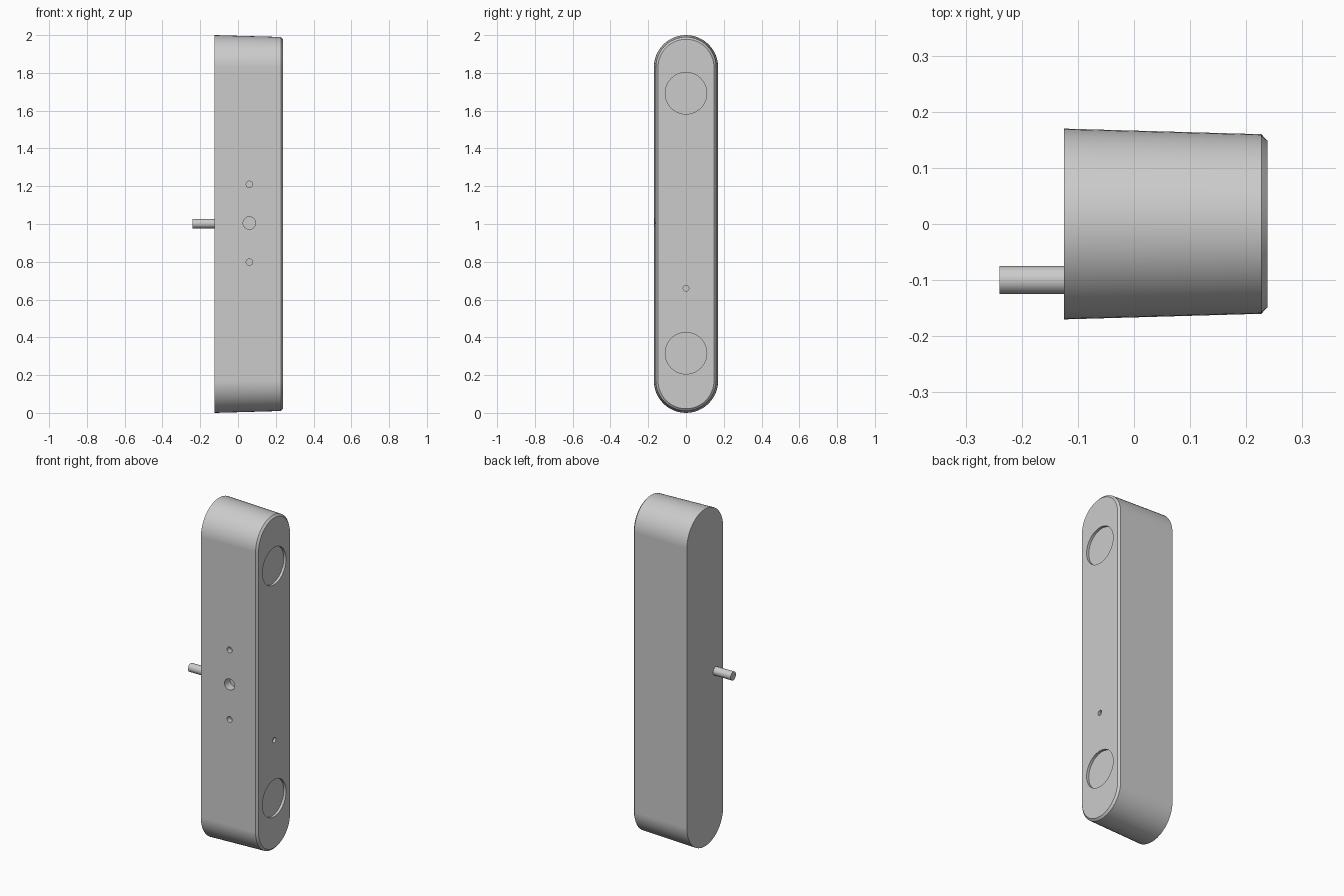
import bpy, bmesh, math
from mathutils import Matrix

cube = bpy.data.objects.get("Cube")
if cube:
    bpy.data.objects.remove(cube, do_unlink=True)

grey = bpy.data.materials.new("plain grey")
grey.use_nodes = True
colour = (0.6, 0.6, 0.6, 1)
grey.diffuse_color = colour
grey.node_tree.nodes["Principled BSDF"].inputs["Base Color"].default_value = colour


def finish(name, bm):
    bmesh.ops.recalc_face_normals(bm, faces=bm.faces)
    mesh = bpy.data.meshes.new(name)
    bm.to_mesh(mesh)
    bm.free()
    mesh.materials.append(grey)
    ob = bpy.data.objects.new(name, mesh)
    bpy.context.collection.objects.link(ob)
    return ob


def select(ob):
    bpy.ops.object.select_all(action='DESELECT')
    ob.select_set(True)
    bpy.context.view_layer.objects.active = ob


def rod(name, axis, centre, r1, r2, length):
    """Round rod along x or y; r1 is the radius at the low end."""
    bm = bmesh.new()
    turn = Matrix.Rotation(math.pi / 2, 4, 'Y') if axis == 'X' else Matrix.Rotation(-math.pi / 2, 4, 'X')
    bmesh.ops.create_cone(bm, cap_ends=True, segments=48, radius1=r1, radius2=r2,
                          depth=length, matrix=Matrix.Translation(centre) @ turn)
    return finish(name, bm)


def stadium(bm, x, r, half_height, steps=24):
    """Upright ring with round ends, in the plane at x."""
    ring = []
    for end in (1, -1):
        for i in range(steps + 1):
            a = math.pi * i / steps
            ring.append(bm.verts.new((x, end * r * math.cos(a),
                                      1 + end * (half_height - r + r * math.sin(a)))))
    return ring


# Tapered housing with a chamfered face
bm = bmesh.new()
rings = [stadium(bm, *s) for s in ((-0.125, 0.17, 1.0), (0.227, 0.16, 0.99), (0.238, 0.148, 0.978))]
bm.faces.new(rings[0])
bm.faces.new(rings[-1])
for a, b in zip(rings, rings[1:]):
    for i in range(len(a)):
        j = (i + 1) % len(a)
        bm.faces.new((a[i], a[j], b[j], b[i]))
body = finish("housing", bm)

# Round recesses in the face, screw socket and pin holes in the front
FACE, FRONT = 0.238, -0.165
cutters = [rod("recess_cutter", 'X', (FACE, 0, z), 0.11, 0.11, 0.03) for z in (0.316, 1.692)]
cutters.append(rod("indicator_cutter", 'X', (FACE, 0, 0.66), 0.015, 0.015, 0.03))
cutters.append(rod("socket_cutter", 'Y', (0.06, FRONT, 1.005), 0.033, 0.033, 0.1))
cutters += [rod("pin_hole_cutter", 'Y', (0.06, FRONT, z), 0.017, 0.017, 0.06) for z in (0.798, 1.21)]
select(body)
for cutter in cutters:
    cutter.hide_render = True
    cut = body.modifiers.new("cut", 'BOOLEAN')
    cut.operation = 'DIFFERENCE'
    cut.solver = 'EXACT'
    cut.object = cutter
    bpy.ops.object.modifier_apply(modifier=cut.name)
for cutter in cutters:
    bpy.data.objects.remove(cutter, do_unlink=True)

# Cable stub at the back of the housing
stub = rod("cable_stub", 'X', (-0.18, -0.1, 1.002), 0.025, 0.025, 0.12)

for ob in (body, stub):
    select(ob)
    bpy.ops.object.shade_smooth_by_angle(angle=math.radians(30))
select(body)
weighted = body.modifiers.new("even shading", 'WEIGHTED_NORMAL')
weighted.keep_sharp = True
